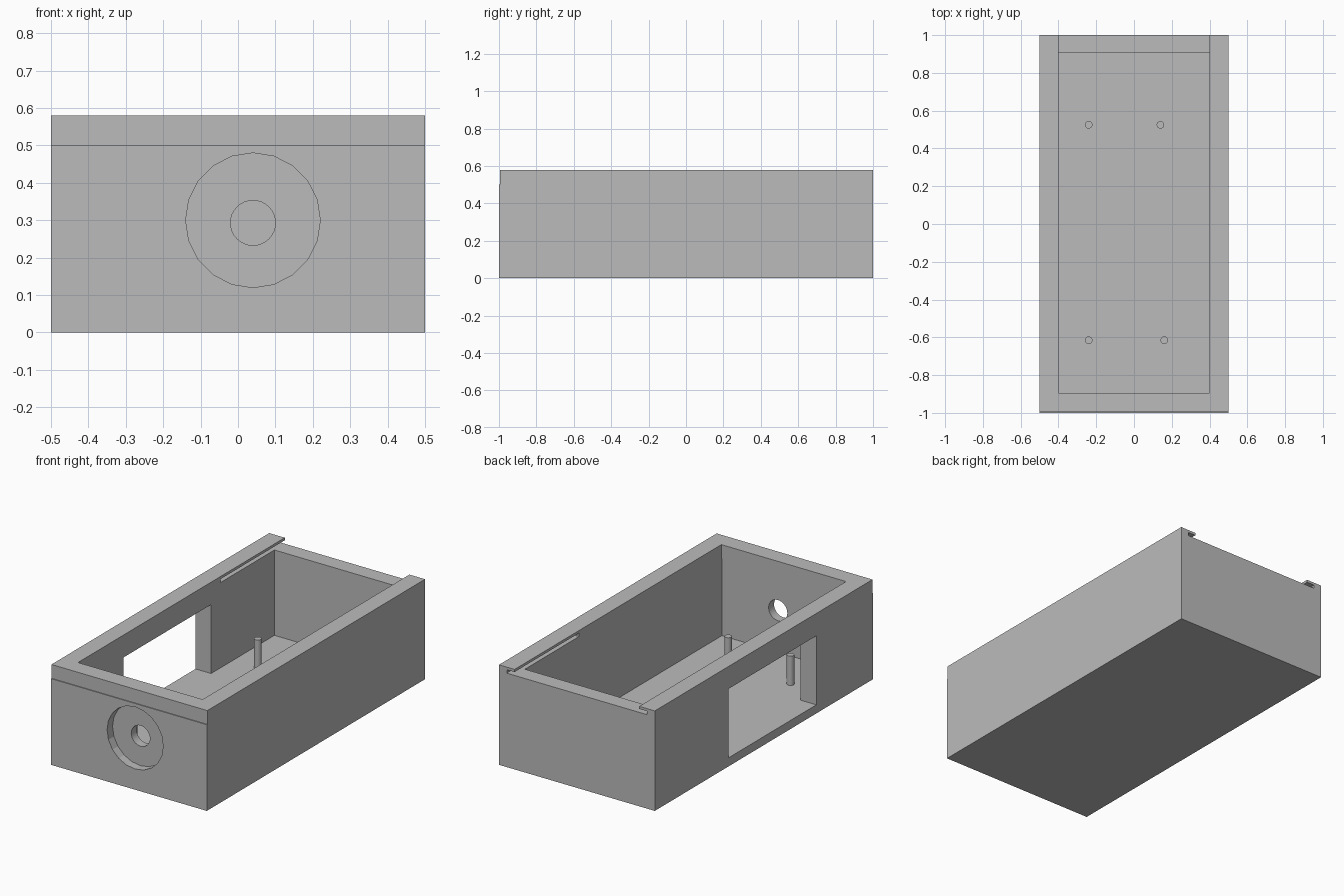
import bpy
from math import pi

cube = bpy.data.objects.get("Cube")
if cube:
    bpy.data.objects.remove(cube, do_unlink=True)

grey = bpy.data.materials.new("plain_grey")
grey.use_nodes = True
grey.diffuse_color = (0.5, 0.5, 0.5, 1)
grey.node_tree.nodes["Principled BSDF"].inputs["Base Color"].default_value = (0.5, 0.5, 0.5, 1)


def box(name, xs, ys, zs):
    """Box from its extents along each axis."""
    spans = (xs, ys, zs)
    bpy.ops.mesh.primitive_cube_add(size=1, location=[(a + b) / 2 for a, b in spans])
    ob = bpy.context.object
    ob.name = name
    ob.scale = [b - a for a, b in spans]
    bpy.ops.object.transform_apply(location=True, rotation=True, scale=True)
    return ob


def cylinder(name, centre, radius, depth, sides, along_y=False):
    bpy.ops.mesh.primitive_cylinder_add(vertices=sides, radius=radius, depth=depth, location=centre,
                                        rotation=(pi / 2 if along_y else 0, 0, 0))
    ob = bpy.context.object
    ob.name = name
    bpy.ops.object.transform_apply(location=True, rotation=True, scale=True)
    return ob


def cut(target, cutter):
    """Subtract the cutter, then discard it."""
    cutter.hide_render = True
    mod = target.modifiers.new("cut", "BOOLEAN")
    mod.operation = "DIFFERENCE"
    mod.solver = "EXACT"
    mod.object = cutter
    bpy.context.view_layer.objects.active = target
    bpy.ops.object.modifier_apply(modifier=mod.name)
    bpy.data.objects.remove(cutter, do_unlink=True)


# Open-topped case
floor, top, seam = 0.05, 0.58, 0.5
case = box("case", (-0.5, 0.5), (-1, 1), (0, top))
case.data.materials.append(grey)

# Cavity, with the upper rim of the front wall set back slightly
cut(case, box("cavity", (-0.4, 0.4), (-0.9, 0.905), (floor, seam)))
cut(case, box("rim_opening", (-0.4, 0.4), (-0.895, 0.905), (seam - 0.05, top + 0.1)))
cut(case, box("front_setback", (-0.6, 0.6), (-1.1, -0.995), (seam, top + 0.1)))

# Sliding lid opening at the back: lowered wall and side grooves
cut(case, box("back_notch", (-0.4, 0.4), (0.8, 1.1), (0.545, top + 0.1)))
cut(case, box("lid_groove", (-0.45, 0.45), (0.41, 1.1), (0.545, 0.565)))

# Side window
cut(case, box("side_window", (-0.6, -0.3), (-0.48, 0.325), (floor, 0.45)))

# Round front recess and through hole
cut(case, cylinder("front_recess", (0.04, -1, 0.30), 0.18, 0.1, 20, True))
cut(case, cylinder("front_hole", (0.04, -0.95, 0.293), 0.06, 0.3, 32, True))

# Mounting pegs on the floor
for i, (x, y) in enumerate([(-0.24, 0.525), (0.14, 0.525), (-0.24, -0.615), (0.16, -0.615)]):
    peg = cylinder(f"mounting_peg_{i + 1}", (x, y, (floor + 0.22) / 2), 0.02, 0.22 - floor, 24)
    peg.data.materials.append(grey)
    bpy.ops.object.shade_smooth_by_angle()
